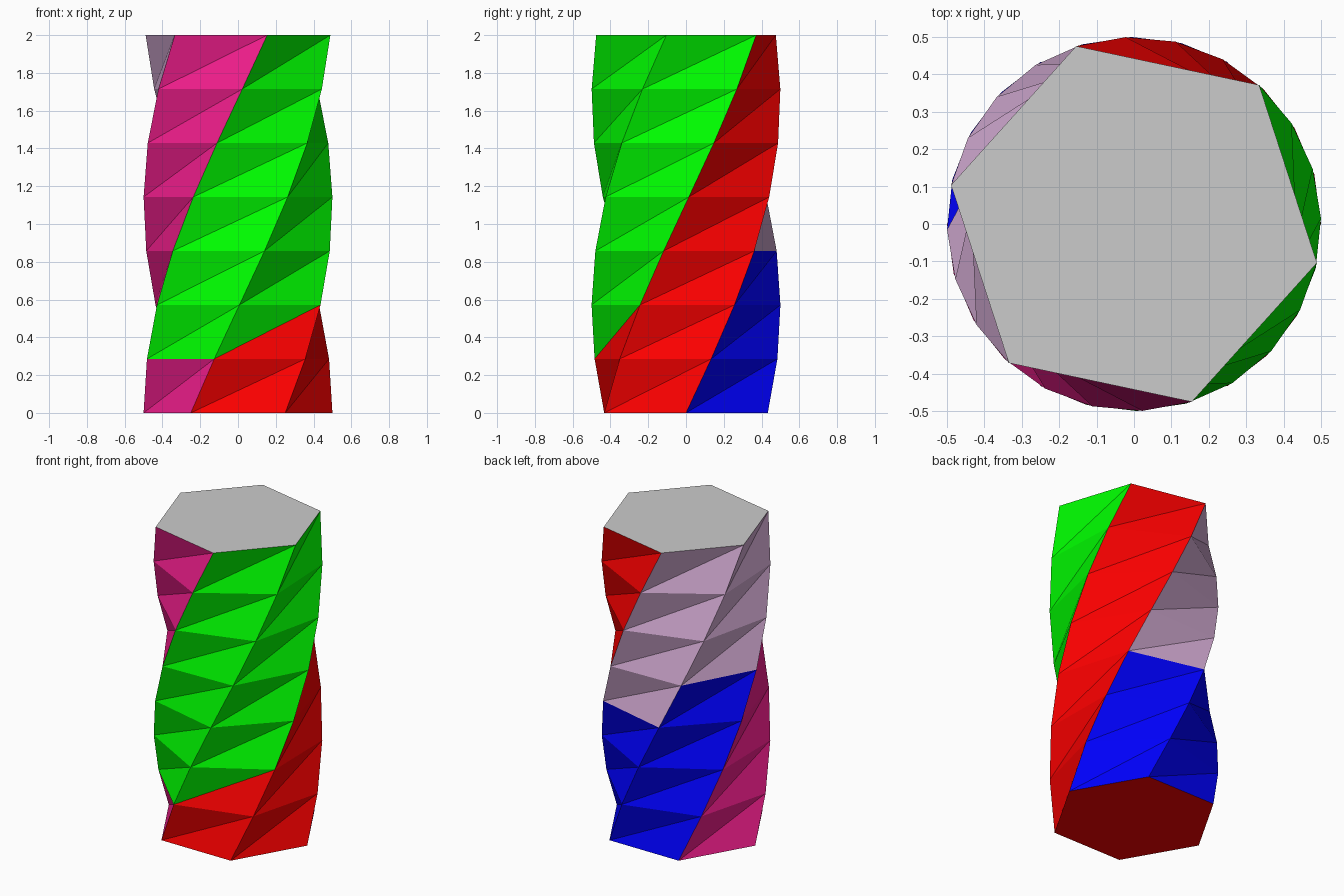
import bpy, bmesh
from math import cos, sin, radians

if "Cube" in bpy.data.objects:
    bpy.data.objects.remove(bpy.data.objects["Cube"])

SIDES, LEVELS, RADIUS, HEIGHT = 6, 7, 0.5, 2.0
TWIST = radians(108) / LEVELS

GREY, RED, GREEN, BLUE, MAGENTA, LILAC = range(6)
COLOURS = [("red", (1, 0, 0)), ("green", (0, 1, 0)), ("blue", (0, 0, 1)),
           ("magenta", (0.9, 0.013, 0.27)), ("lilac", (0.66, 0.41, 0.66))]

# Each helical strip: lower colour, upper colour, level where it changes
STRIPS = [(BLUE, LILAC, 3), (BLUE, LILAC, 4), (MAGENTA, MAGENTA, 7),
          (MAGENTA, GREEN, 1), (RED, GREEN, 1), (RED, RED, 7)]

mesh = bpy.data.meshes.new("twisted_column")
mesh.materials.append(None)
for name, rgb in COLOURS:
    mat = bpy.data.materials.new(name)
    mat.diffuse_color = (*rgb, 1)
    mat.use_nodes = True
    mat.node_tree.nodes["Principled BSDF"].inputs["Base Color"].default_value = mat.diffuse_color
    mesh.materials.append(mat)

bm = bmesh.new()

# Hexagon rings, each turned a little further
rings = []
for lv in range(LEVELS + 1):
    angles = [radians(60) * k + TWIST * lv for k in range(SIDES)]
    rings.append([bm.verts.new((RADIUS * cos(a), RADIUS * sin(a), HEIGHT * lv / LEVELS))
                  for a in angles])


def face(verts, colour):
    bm.faces.new(verts).material_index = colour


# Side walls, each quad folded inward along its long diagonal
for lv in range(LEVELS):
    low, high = rings[lv], rings[lv + 1]
    for k, (lower, upper, change) in enumerate(STRIPS):
        n = (k + 1) % SIDES
        colour = lower if lv < change else upper
        # the red/green border crosses one quad diagonally
        right_colour = RED if (k, lv) == (4, 1) else colour
        face((low[k], low[n], high[n]), right_colour)
        face((low[k], high[n], high[k]), colour)

# Caps
face(rings[0][::-1], RED)
face(rings[-1], GREY)

bm.to_mesh(mesh)
bm.free()
column = bpy.data.objects.new("twisted_column", mesh)
bpy.context.collection.objects.link(column)
